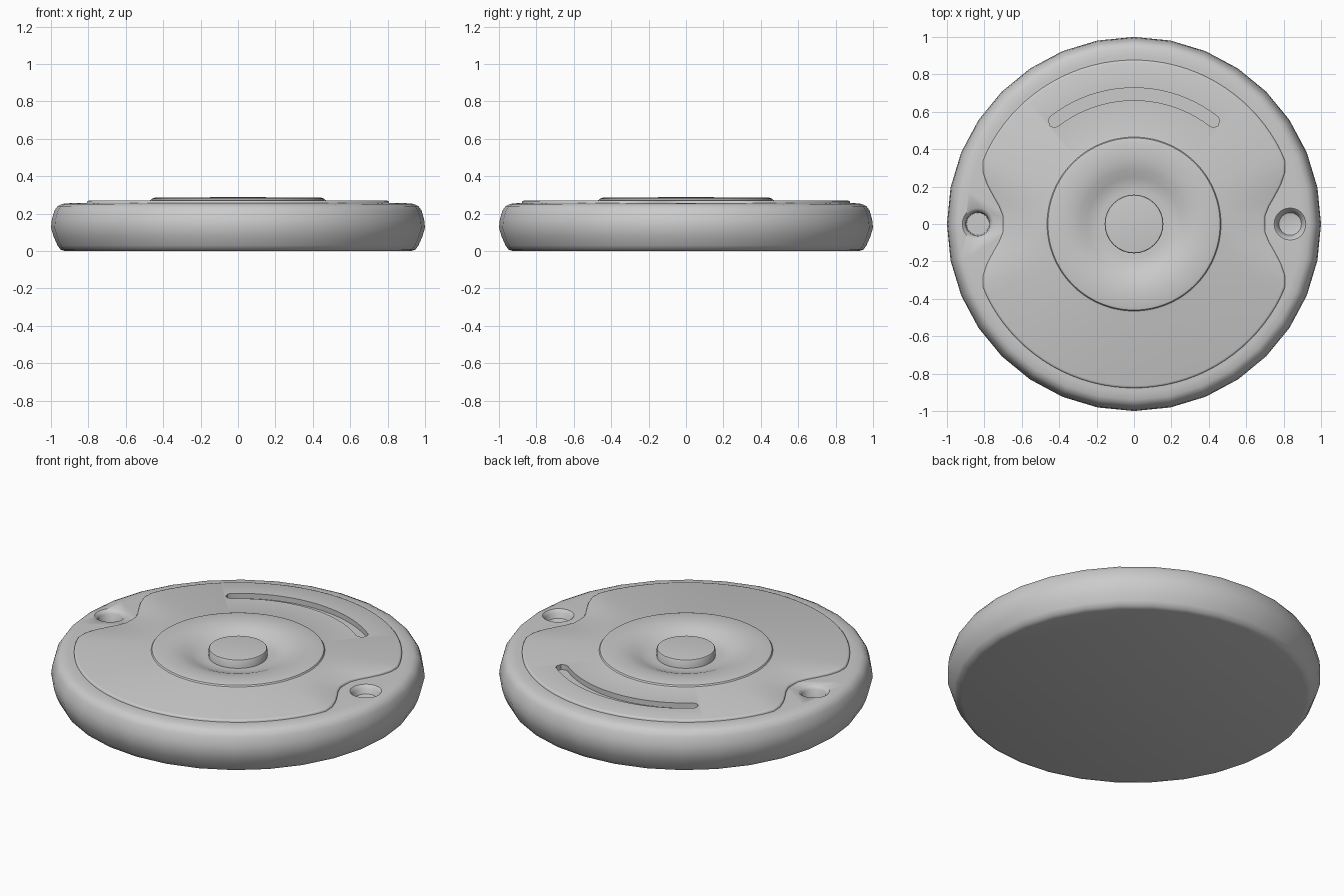
import bpy, bmesh, math

if "Cube" in bpy.data.objects:
    bpy.data.objects.remove(bpy.data.objects["Cube"])


def loft(name, rings, n):
    """Closed solid from (radius or radius function, z) rings, capped at both ends."""
    bm = bmesh.new()
    loops = []
    for r, z in rings:
        loop = []
        for i in range(n):
            a = 2 * math.pi * i / n
            rad = r(a) if callable(r) else r
            loop.append(bm.verts.new((rad * math.cos(a), rad * math.sin(a), z)))
        loops.append(loop)
    for lo, hi in zip(loops, loops[1:]):
        for i in range(n):
            j = (i + 1) % n
            bm.faces.new((lo[i], lo[j], hi[j], hi[i]))
    bm.faces.new(loops[0][::-1])
    bm.faces.new(loops[-1])
    return finish(name, bm)


def finish(name, bm):
    bmesh.ops.recalc_face_normals(bm, faces=bm.faces[:])
    me = bpy.data.meshes.new(name)
    bm.to_mesh(me)
    bm.free()
    ob = bpy.data.objects.new(name, me)
    bpy.context.collection.objects.link(ob)
    return ob


def activate(ob):
    bpy.ops.object.select_all(action='DESELECT')
    ob.select_set(True)
    bpy.context.view_layer.objects.active = ob


def cut(ob, cutter):
    mod = ob.modifiers.new("cut", 'BOOLEAN')
    mod.operation = 'DIFFERENCE'
    mod.solver = 'EXACT'
    mod.object = cutter
    activate(ob)
    bpy.ops.object.modifier_apply(modifier=mod.name)


def plate_edge(inset):
    """Round outline with a soft notch around each screw hole."""
    def radius(a):
        off = math.degrees(math.asin(min(1, abs(math.sin(a)))))
        t = max(0, min(1, (off - 2) / 22))
        return 0.70 + 0.177 * t * t * (3 - 2 * t) - inset
    return radius


# Main disc; its middle is sunk so that the plate's dish stays clear
body = loft("disc_body", [
    (0.925, 0), (0.95, 0.008), (0.965, 0.03), (0.985, 0.075), (1.0, 0.125),
    (0.995, 0.17), (0.982, 0.215), (0.965, 0.24), (0.94, 0.252), (0.90, 0.256),
    (0.60, 0.256), (0.50, 0.17)], 32)

# Raised plate with the central ring and dish
plate = loft("top_plate", [
    (plate_edge(0.0), 0.20), (plate_edge(0.0), 0.262), (plate_edge(0.004), 0.267),
    (plate_edge(0.012), 0.27), (0.475, 0.27), (0.465, 0.273), (0.46, 0.281),
    (0.445, 0.285), (0.37, 0.285), (0.33, 0.281), (0.29, 0.271), (0.25, 0.255),
    (0.215, 0.243), (0.18, 0.239), (0.10, 0.239)], 96)

# Button in the dish
button = loft("centre_button", [
    (0.157, 0.22), (0.157, 0.283), (0.154, 0.287), (0.148, 0.288)], 32)

# Curved slot
bm = bmesh.new()
outline = []
steps = 20
for i in range(steps + 1):
    a = math.radians(52 + 76 * i / steps)
    outline.append((0.728, a))
outline += [(0.72, math.radians(129.5)), (0.69, math.radians(130.5)), (0.67, math.radians(129.5))]
for i in range(steps + 1):
    a = math.radians(128 - 76 * i / steps)
    outline.append((0.662, a))
outline += [(0.67, math.radians(50.5)), (0.69, math.radians(49.5)), (0.72, math.radians(50.5))]
face = bm.faces.new([bm.verts.new((r * math.cos(a), r * math.sin(a), 0.24)) for r, a in outline])
ext = bmesh.ops.extrude_face_region(bm, geom=[face])
for v in ext["geom"]:
    if isinstance(v, bmesh.types.BMVert):
        v.co.z = 0.35
slot = finish("slot_cutter", bm)

# Screw holes, the left one deeper
left = loft("left_hole_cutter", [
    (0.06, 0.12), (0.064, 0.235), (0.074, 0.247), (0.088, 0.258), (0.088, 0.35)], 24)
left.location.x = -0.835
right = loft("right_hole_cutter", [
    (0.04, 0.205), (0.06, 0.21), (0.07, 0.235), (0.078, 0.249), (0.088, 0.258), (0.088, 0.35)], 24)
right.location.x = 0.835
bpy.context.view_layer.update()

cut(plate, slot)
for cutter in (slot, left, right):
    cut(body, cutter)
for cutter in (slot, left, right):
    bpy.data.objects.remove(cutter, do_unlink=True)

for ob in (body, plate, button):
    activate(ob)
    bpy.ops.object.shade_smooth_by_angle(angle=math.radians(40))
